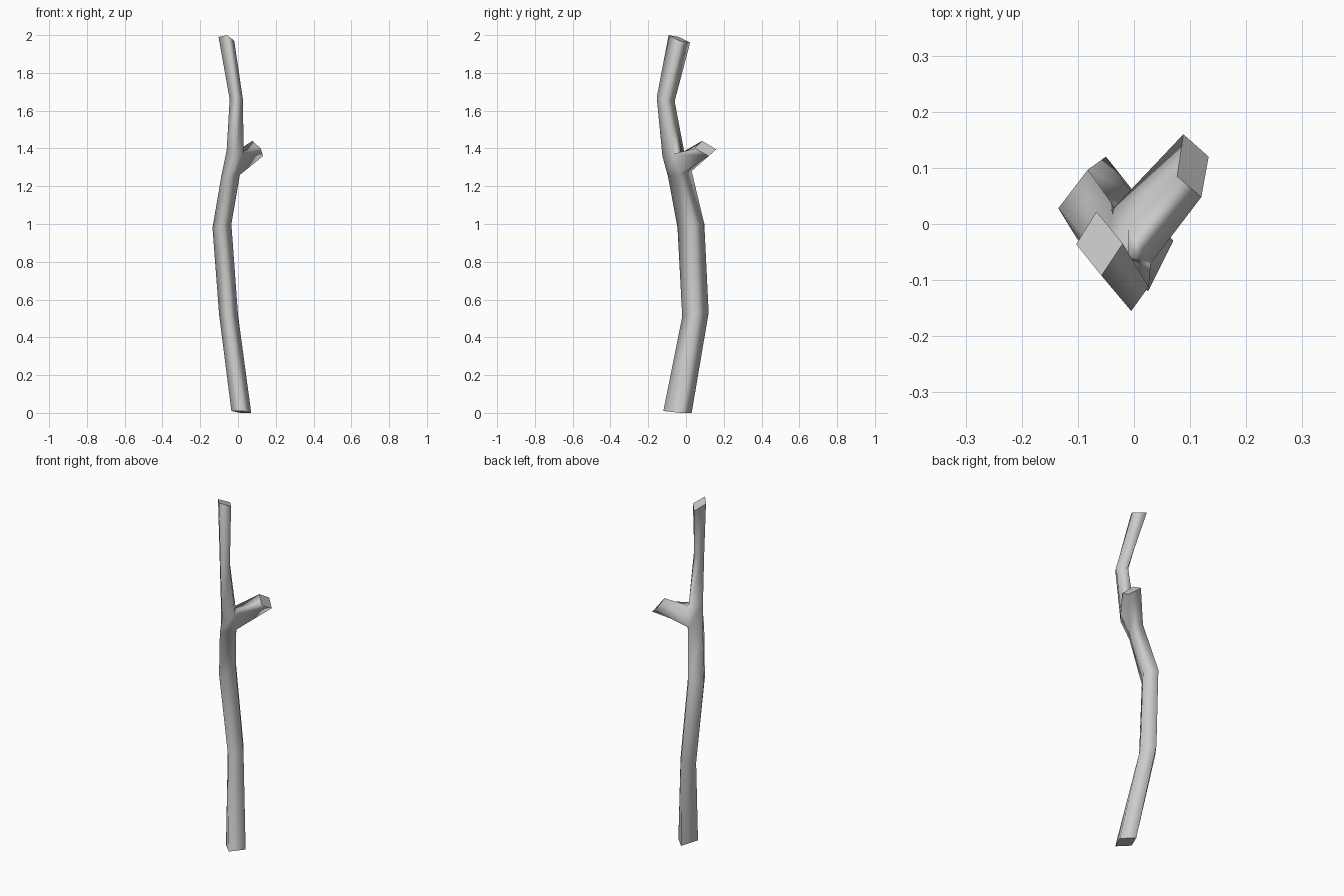
import bpy, bmesh

if "Cube" in bpy.data.objects:
    bpy.data.objects.remove(bpy.data.objects["Cube"])

# Four-sided rings up the stem, corners ordered +x, +y, -x, -y
STEM = [
    [(.07, -.03, 0), (.01, .03, 0), (-.035, -.06, .01), (.025, -.12, .01)],
    [(0, .05, .52), (-.05, .12, .53), (-.1, .05, .52), (-.05, -.02, .51)],
    [(-.035, .03, 1.0), (-.082, .097, 1.0), (-.135, .028, .98), (-.09, -.045, .98)],
    [(.01, -.03, 1.26), (-.035, .03, 1.28), (-.087, -.03, 1.26), (-.05, -.095, 1.25)],
    [(.03, -.07, 1.37), (-.01, -.01, 1.385), (-.06, -.07, 1.39), (-.015, -.125, 1.36)],
    [(.026, -.112, 1.66), (-.01, -.06, 1.65), (-.044, -.104, 1.66), (-.005, -.155, 1.67)],
    [(-.02, -.035, 1.97), (-.067, .022, 1.96), (-.103, -.036, 1.99), (-.058, -.092, 2.0)],
]
FORK = 3  # the segment whose +x+y side opens into the twig
TWIG_END = [(.133, .12, 1.36), (.088, .16, 1.395), (.077, .085, 1.44), (.12, .048, 1.40)]

bm = bmesh.new()


def ring(points):
    return [bm.verts.new(p) for p in points]


def tube(a, b, skip=None):
    for i in range(4):
        if i != skip:
            j = (i + 1) % 4
            bm.faces.new((a[i], a[j], b[j], b[i])).smooth = True


# Main stem, leaving an opening for the twig
rings = [ring(r) for r in STEM]
for k in range(len(rings) - 1):
    tube(rings[k], rings[k + 1], 0 if k == FORK else None)

# Side twig grows out of the opening
lo, hi = rings[FORK], rings[FORK + 1]
end = ring(TWIG_END)
tube([lo[0], lo[1], hi[1], hi[0]], end)

# Flat cut ends
for cap in (rings[0][::-1], rings[-1], end):
    bm.faces.new(cap).smooth = False
bmesh.ops.recalc_face_normals(bm, faces=bm.faces)
for f in bm.faces:
    if not f.smooth:
        for e in f.edges:
            e.smooth = False

mesh = bpy.data.meshes.new("branch")
bm.to_mesh(mesh)
bm.free()
bpy.context.collection.objects.link(bpy.data.objects.new("branch", mesh))
